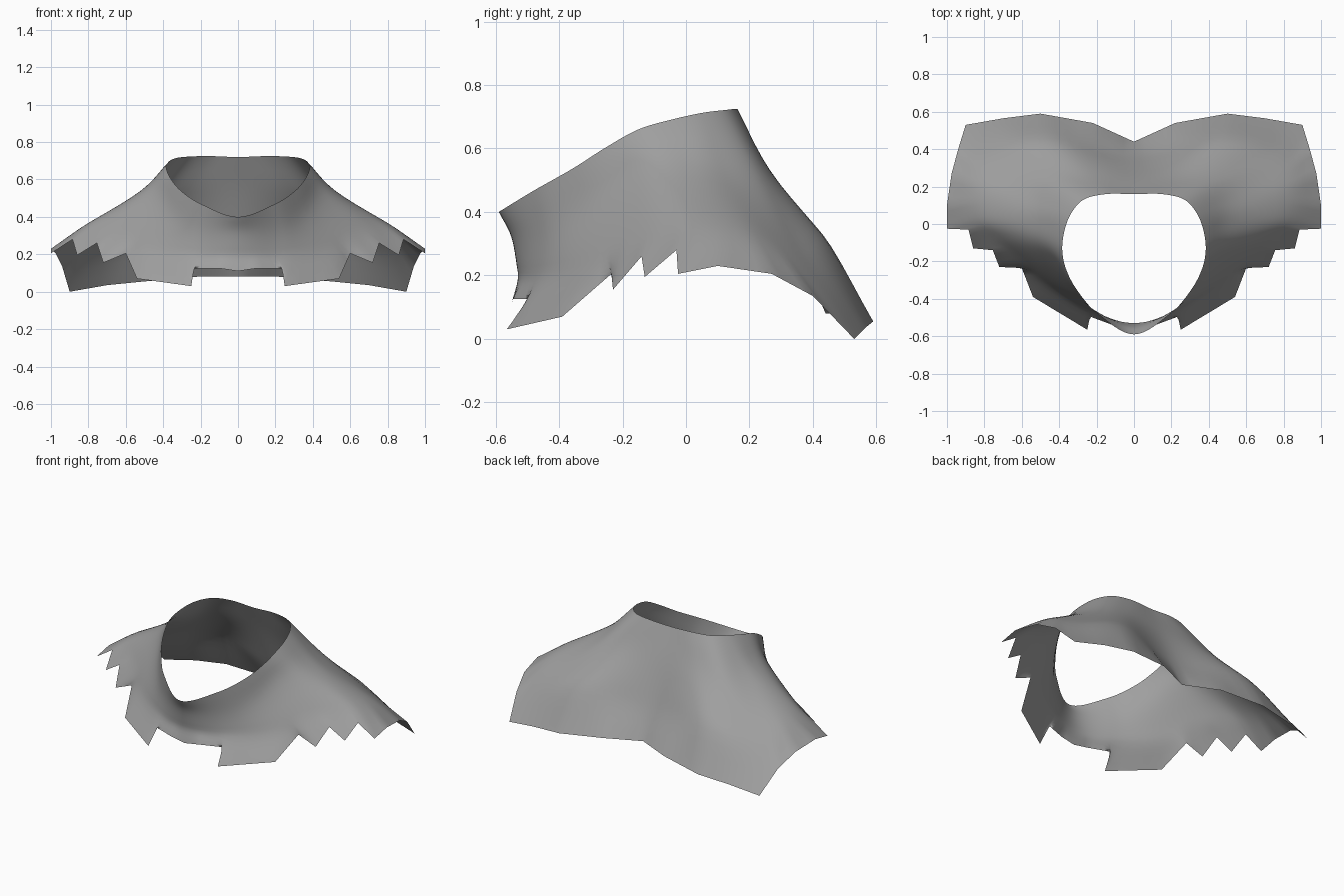
import bpy
import bmesh
from mathutils import Vector

if "Cube" in bpy.data.objects:
    bpy.data.objects.remove(bpy.data.objects["Cube"])

# Control rows for the right half, running from front centre to back centre
STATIONS = [0, 2.5, 4, 6, 8, 10, 12, 14, 16, 18]
RIM = [(0, -.59, .40), (.2, -.475, .47), (.3, -.36, .535), (.36, -.25, .605),
       (.383, -.15, .66), (.375, -.05, .69), (.34, .05, .712), (.27, .13, .722),
       (.15, .16, .725), (0, .16, .72)]
UPPER = [(0, -.55, .32), (.235, -.445, .34), (.36, -.32, .40), (.44, -.19, .50),
         (.5, -.09, .535), (.52, .02, .54), (.52, .12, .52), (.46, .24, .50),
         (.28, .265, .53), (0, .25, .53)]
LOWER = [(0, -.53, .21), (.24, -.455, .21), (.45, -.325, .235), (.58, -.19, .33),
         (.71, -.07, .365), (.8, .04, .365), (.8, .2, .345), (.74, .36, .27),
         (.43, .43, .33), (0, .35, .29)]
# Torn hem corners, one per whole station
HEM = [(0, -.55, .11), (.1, -.545, .125), (.235, -.495, .125), (.25, -.565, .03),
       (.54, -.39, .07), (.6, -.235, .205), (.72, -.23, .155), (.755, -.14, .26),
       (.86, -.13, .195), (.885, -.03, .28), (1, -.025, .205), (1, .1, .23),
       (.975, .27, .205), (.94, .40, .135), (.9, .53, 0), (.7, .565, .035),
       (.5, .59, .055), (.22, .54, .08), (0, .44, .08)]
SUB = 4      # columns per station
STEPS = 5    # rows per span


def hermite(a, b, ma, mb, t):
    return (a * (2*t**3 - 3*t**2 + 1) + ma * (t**3 - 2*t**2 + t)
            + b * (3*t**2 - 2*t**3) + mb * (t**3 - t**2))


def smooth_row(row, s):
    """Smooth curve through a control row, mirrored past both ends."""
    pts = [Vector(p) for p in row]
    flip = lambda p: Vector((-p.x, p.y, p.z))
    pts = [flip(pts[1])] + pts + [flip(pts[-2])]
    ks = [-STATIONS[1]] + STATIONS + [36 - STATIONS[-2]]
    i = 1
    while i < len(STATIONS) - 1 and s > ks[i + 1]:
        i += 1
    h = ks[i + 1] - ks[i]
    slope = lambda j: (pts[j + 1] - pts[j - 1]) / (ks[j + 1] - ks[j - 1]) * h
    return hermite(pts[i], pts[i + 1], slope(i), slope(i + 1), (s - ks[i]) / h)


def hem_point(s):
    i = min(int(s), len(HEM) - 2)
    return Vector(HEM[i]).lerp(Vector(HEM[i + 1]), s - i)


def column(s):
    """Points from the neck rim down to the hem."""
    r, a, b = (smooth_row(row, s) for row in (RIM, UPPER, LOWER))
    h = hem_point(s)
    ma, mb = (b - r) / 2, (b - a) * .8
    spans = [(r, a, a - r, ma), (a, b, ma, mb), (b, h, mb, h - b)]
    pts = [hermite(*sp, k / STEPS) for sp in spans for k in range(STEPS)]
    return pts + [h]


# Shoulder mantle: lofted half sheet
bm = bmesh.new()
cols = [[bm.verts.new(p) for p in column(i / SUB)]
        for i in range((len(HEM) - 1) * SUB + 1)]
for c, d in zip(cols, cols[1:]):
    for k in range(len(c) - 1):
        bm.faces.new((c[k], c[k + 1], d[k + 1], d[k])).smooth = True
mesh = bpy.data.meshes.new("shoulder_mantle")
bm.to_mesh(mesh)
bm.free()

grey = bpy.data.materials.new("cloth_grey")
grey.diffuse_color = (.35, .35, .35, 1)
grey.use_nodes = True
grey.node_tree.nodes["Principled BSDF"].inputs["Base Color"].default_value = grey.diffuse_color
mesh.materials.append(grey)
mantle = bpy.data.objects.new("shoulder_mantle", mesh)
bpy.context.collection.objects.link(mantle)

# Left half by mirroring
mirror = mantle.modifiers.new("mirror", 'MIRROR')
mirror.use_axis[0] = True
mirror.merge_threshold = .001
